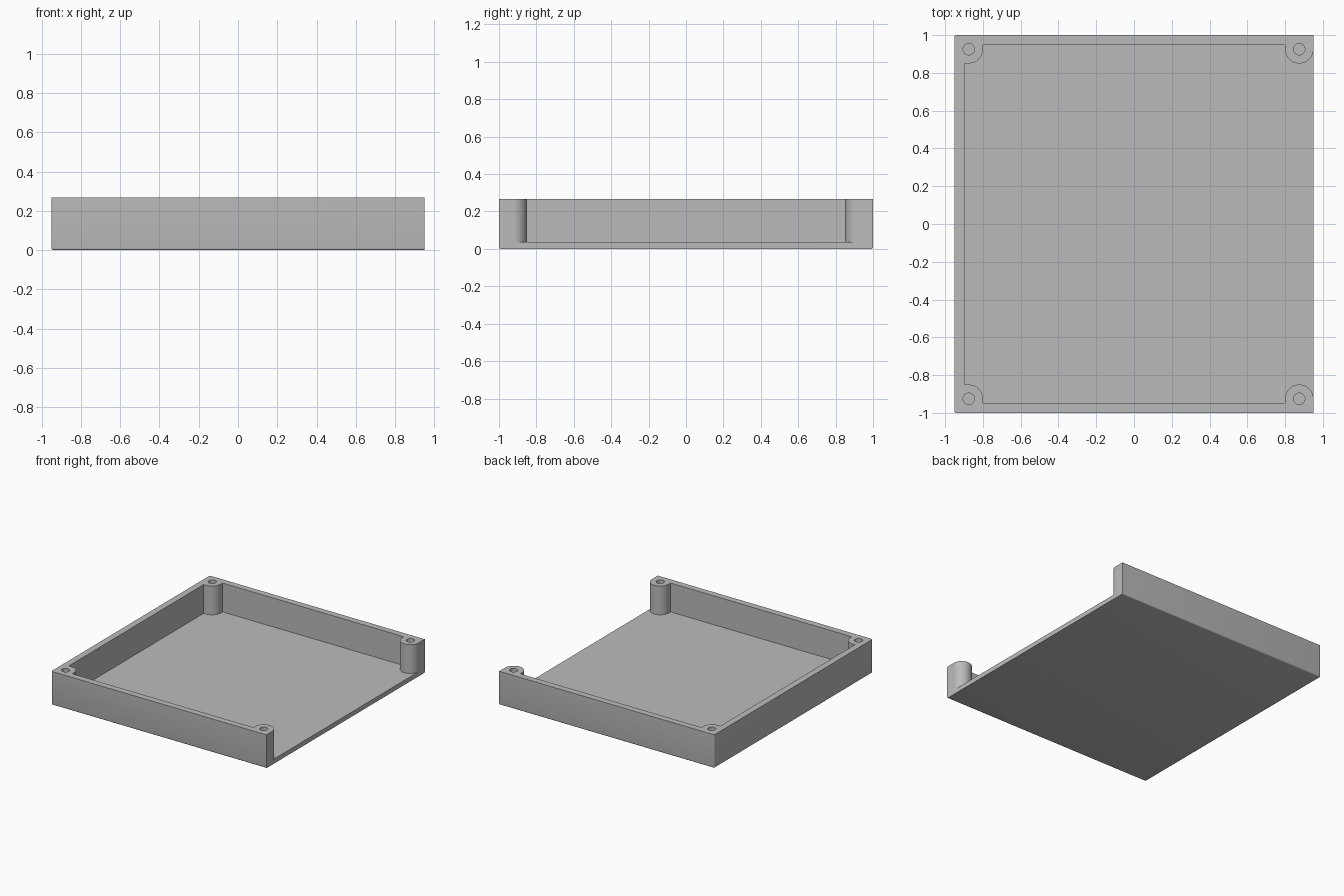
import bpy, bmesh
from math import pi, sin, cos

cube = bpy.data.objects.get("Cube")
if cube:
    bpy.data.objects.remove(cube)

HALF_X, HALF_Y, HEIGHT, FLOOR = 0.95, 1.0, 0.267, 0.037
WALL, BOSS, HOLE = 0.052, 0.075, 0.03
BOSS_X, BOSS_Y = HALF_X - BOSS, HALF_Y - BOSS
EDGE = 0.01

grey = bpy.data.materials.new("Plain grey")
grey.use_nodes = True
colour = (0.5, 0.5, 0.5, 1)
grey.diffuse_color = colour
grey.node_tree.nodes["Principled BSDF"].inputs["Base Color"].default_value = colour


def prism(name, outline, z0, z1):
    """Solid made by raising a flat outline from z0 to z1."""
    bm = bmesh.new()
    face = bm.faces.new([bm.verts.new((x, y, z0)) for x, y in outline])
    top = bmesh.ops.extrude_face_region(bm, geom=[face])["geom"]
    for v in top:
        if isinstance(v, bmesh.types.BMVert):
            v.co.z = z1
    bmesh.ops.recalc_face_normals(bm, faces=bm.faces)
    mesh = bpy.data.meshes.new(name)
    bm.to_mesh(mesh)
    bm.free()
    obj = bpy.data.objects.new(name, mesh)
    bpy.context.collection.objects.link(obj)
    mesh.materials.append(grey)
    return obj


def arc(cx, cy, r, a0, a1, steps):
    return [(cx + r * cos(a0 + (a1 - a0) * i / steps),
             cy + r * sin(a0 + (a1 - a0) * i / steps)) for i in range(steps + 1)]


# Outer block, rounded along the closed sides but square at the open side
tray = prism("tray", [(-HALF_X, -HALF_Y), (HALF_X, -HALF_Y),
                      (HALF_X, HALF_Y), (-HALF_X, HALF_Y)], 0, HEIGHT)
bm = bmesh.new()
bm.from_mesh(tray.data)


def is_rounded(edge):
    a, b = (v.co for v in edge.verts)
    open_edge = a.x > 0 and b.x > 0
    top_edge = a.z > 0 and b.z > 0
    return not open_edge and not top_edge


bmesh.ops.bevel(bm, geom=[e for e in bm.edges if is_rounded(e)], offset=EDGE,
                segments=4, profile=0.5, affect='EDGES')
bm.to_mesh(tray.data)
bm.free()

# Pocket outline: half of it curves round the corner bosses, then is mirrored
half = [(HALF_X + 0.1, -BOSS_Y)]
half += arc(BOSS_X, -BOSS_Y, BOSS, 0, pi, 32)
half += [(BOSS_X - BOSS, WALL - HALF_Y), (BOSS - BOSS_X, WALL - HALF_Y)]
half += arc(-BOSS_X, -BOSS_Y, BOSS, 0, pi / 2, 16)
half += [(WALL - HALF_X, BOSS - BOSS_Y)]
outline = half + [(x, -y) for x, y in reversed(half)]
cutters = [prism("pocket_cutter", outline, FLOOR, HEIGHT + 0.1)]

# Screw holes down the bosses
for sx in (-1, 1):
    for sy in (-1, 1):
        ring = arc(sx * BOSS_X, sy * BOSS_Y, HOLE, 0, 2 * pi, 32)[:-1]
        cutters.append(prism("hole_cutter", ring, FLOOR, HEIGHT + 0.1))

# Carve the tray and drop the cutters
bpy.context.view_layer.objects.active = tray
for cutter in cutters:
    cutter.hide_render = True
    mod = tray.modifiers.new("Carve", 'BOOLEAN')
    mod.operation = 'DIFFERENCE'
    mod.solver = 'EXACT'
    mod.object = cutter
    bpy.ops.object.modifier_apply(modifier=mod.name)
    bpy.data.objects.remove(cutter)

bpy.ops.object.select_all(action='DESELECT')
tray.select_set(True)
bpy.ops.object.shade_smooth_by_angle(angle=pi / 6)
